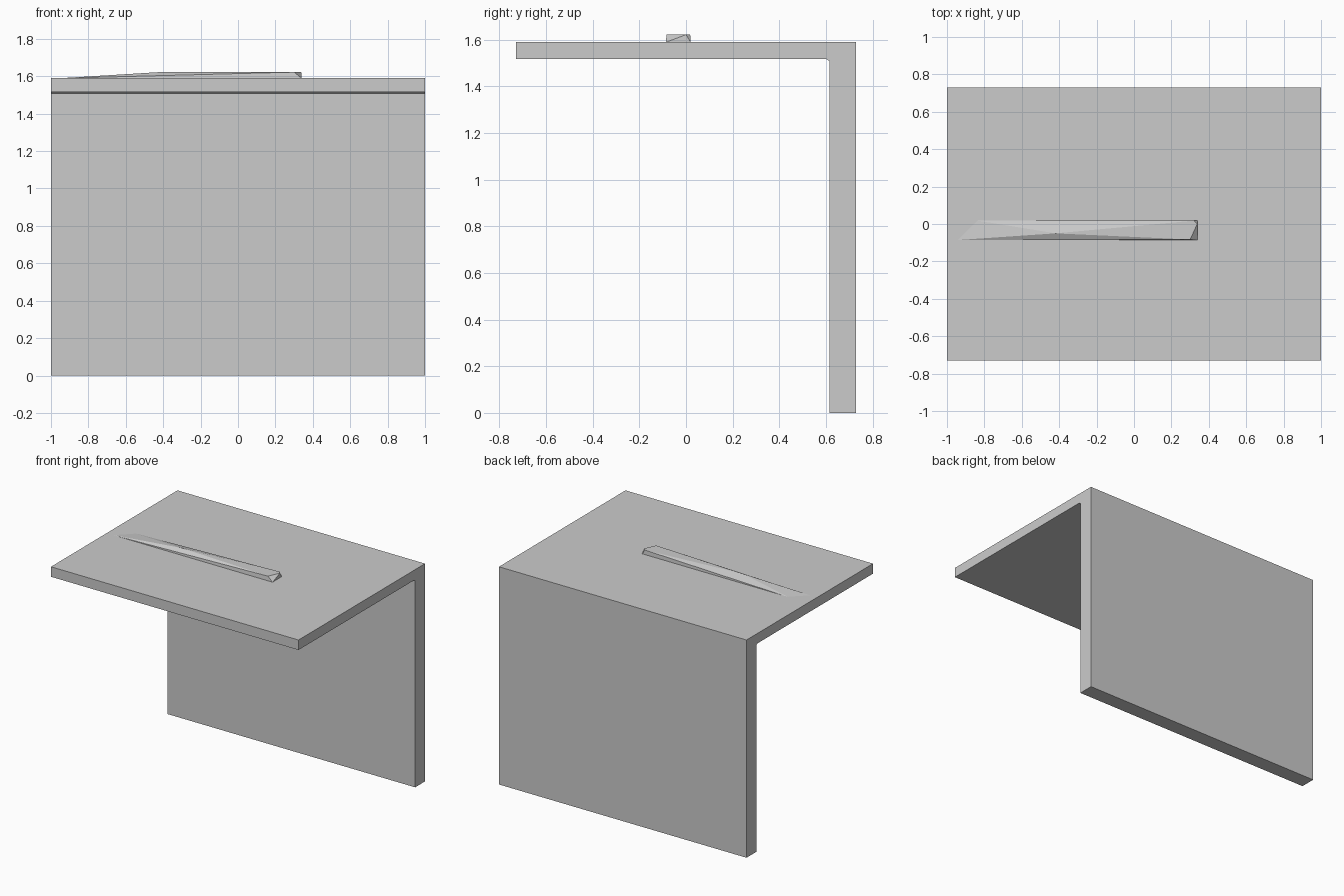
import bpy, bmesh

if "Cube" in bpy.data.objects:
    bpy.data.objects.remove(bpy.data.objects["Cube"])


def add_object(name, bm):
    bmesh.ops.recalc_face_normals(bm, faces=bm.faces)
    mesh = bpy.data.meshes.new(name)
    bm.to_mesh(mesh)
    bm.free()
    obj = bpy.data.objects.new(name, mesh)
    bpy.context.collection.objects.link(obj)
    return obj


# Top slab and back wall: one L-shaped (y, z) profile extruded along x
profile = [(-0.73, 1.517), (0.602, 1.517), (0.616, 1.508), (0.616, 0.0),
           (0.73, 0.0), (0.73, 1.59), (-0.73, 1.59)]
bm = bmesh.new()
face = bm.faces.new([bm.verts.new((-1.0, y, z)) for y, z in profile])
result = bmesh.ops.extrude_face_region(bm, geom=[face])
moved = [v for v in result["geom"] if isinstance(v, bmesh.types.BMVert)]
bmesh.ops.translate(bm, verts=moved, vec=(2.0, 0, 0))
add_object("slab_and_back_wall", bm)

# Tapered ridge lying on the slab, facets formed by a convex hull
base = [(-0.96, -0.087), (0.34, -0.087), (0.34, 0.02), (-0.85, 0.02)]
crest = [(-0.42, -0.05), (0.30, -0.083), (0.338, 0.0), (0.32, 0.018)]
bm = bmesh.new()
for points, z in ((base, 1.589), (crest, 1.622)):
    for x, y in points:
        bm.verts.new((x, y, z))
bmesh.ops.convex_hull(bm, input=bm.verts[:])
add_object("tapered_ridge", bm)
